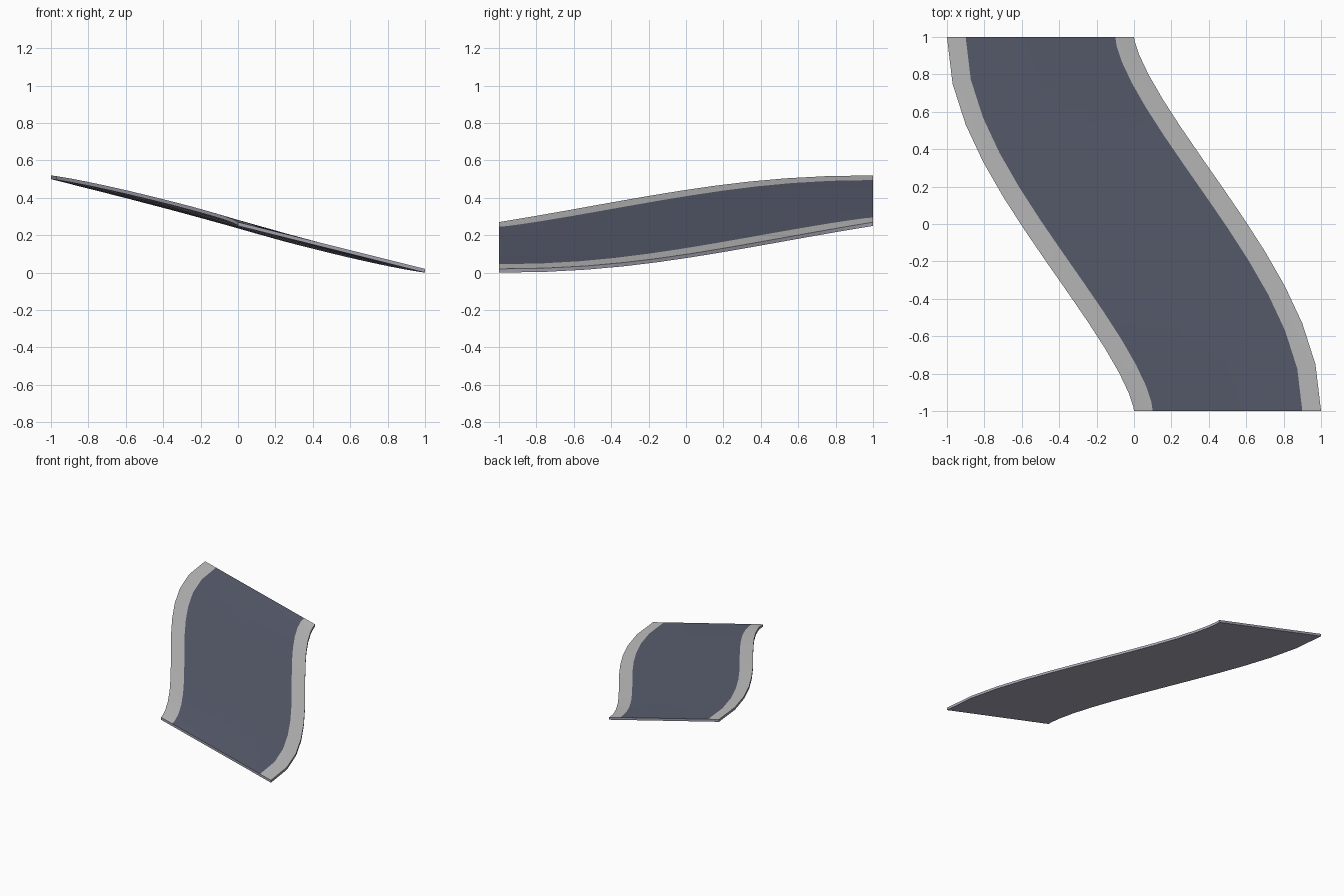
import bpy, bmesh
from mathutils import Vector

if "Cube" in bpy.data.objects:
    bpy.data.objects.remove(bpy.data.objects["Cube"])

STEPS = 13        # segments along the bend
HANDLE = 0.57     # how long the ends run straight
BANK = 0.25       # cross slope
THICK = 0.02


def material(name, rgb):
    m = bpy.data.materials.new(name)
    lin = [((c / 255 + 0.055) / 1.055) ** 2.4 for c in rgb]
    m.diffuse_color = (*lin, 1)
    m.use_nodes = True
    m.node_tree.nodes["Principled BSDF"].inputs["Base Color"].default_value = m.diffuse_color
    return m


kerb = material("kerb light grey", (192, 192, 192))
asphalt = material("asphalt blue grey", (90, 95, 112))
base = material("base violet grey", (164, 161, 176))


def station(t):
    """Centre point and sideways direction of the S bend."""
    s = 3 * t * t - 2 * t ** 3
    u = 1 - t
    y = -1 + 3 * u * u * t * HANDLE + 3 * u * t * t * (2 - HANDLE) + 2 * t ** 3
    dx = -6 * t * u
    dy = 3 * (u * u * HANDLE + 2 * u * t * (2 - 2 * HANDLE) + t * t * HANDLE)
    side = Vector((dy, -dx, 0)).normalized()
    return Vector((0.5 - s, y, 0.125 + 0.25 * s)), side


# closed cross-section: (sideways offset, height); top runs left to right
section = [(-0.5, THICK), (-0.4, THICK), (0.4, THICK), (0.5, THICK),
           (0.5, 0), (-0.5, 0)]
face_mats = [0, 1, 0, 2, 2, 2]

# banked road slab swept along the bend
bm = bmesh.new()
rings = []
for i in range(STEPS + 1):
    centre, side = station(i / STEPS)
    rings.append([bm.verts.new(centre + side * w + Vector((0, 0, h - BANK * w)))
                  for w, h in section])
n = len(section)
for a, b in zip(rings, rings[1:]):
    for k in range(n):
        j = (k + 1) % n
        f = bm.faces.new((a[k], a[j], b[j], b[k]))
        f.material_index = face_mats[k]
for ring in (rings[0], rings[-1]):
    bm.faces.new(ring).material_index = 2
bmesh.ops.recalc_face_normals(bm, faces=bm.faces[:])

mesh = bpy.data.meshes.new("banked_road_bend")
bm.to_mesh(mesh)
bm.free()
for m in (kerb, asphalt, base):
    mesh.materials.append(m)
road = bpy.data.objects.new("banked_road_bend", mesh)
bpy.context.collection.objects.link(road)
bpy.context.view_layer.objects.active = road
road.select_set(True)
bpy.ops.object.shade_smooth_by_angle()
